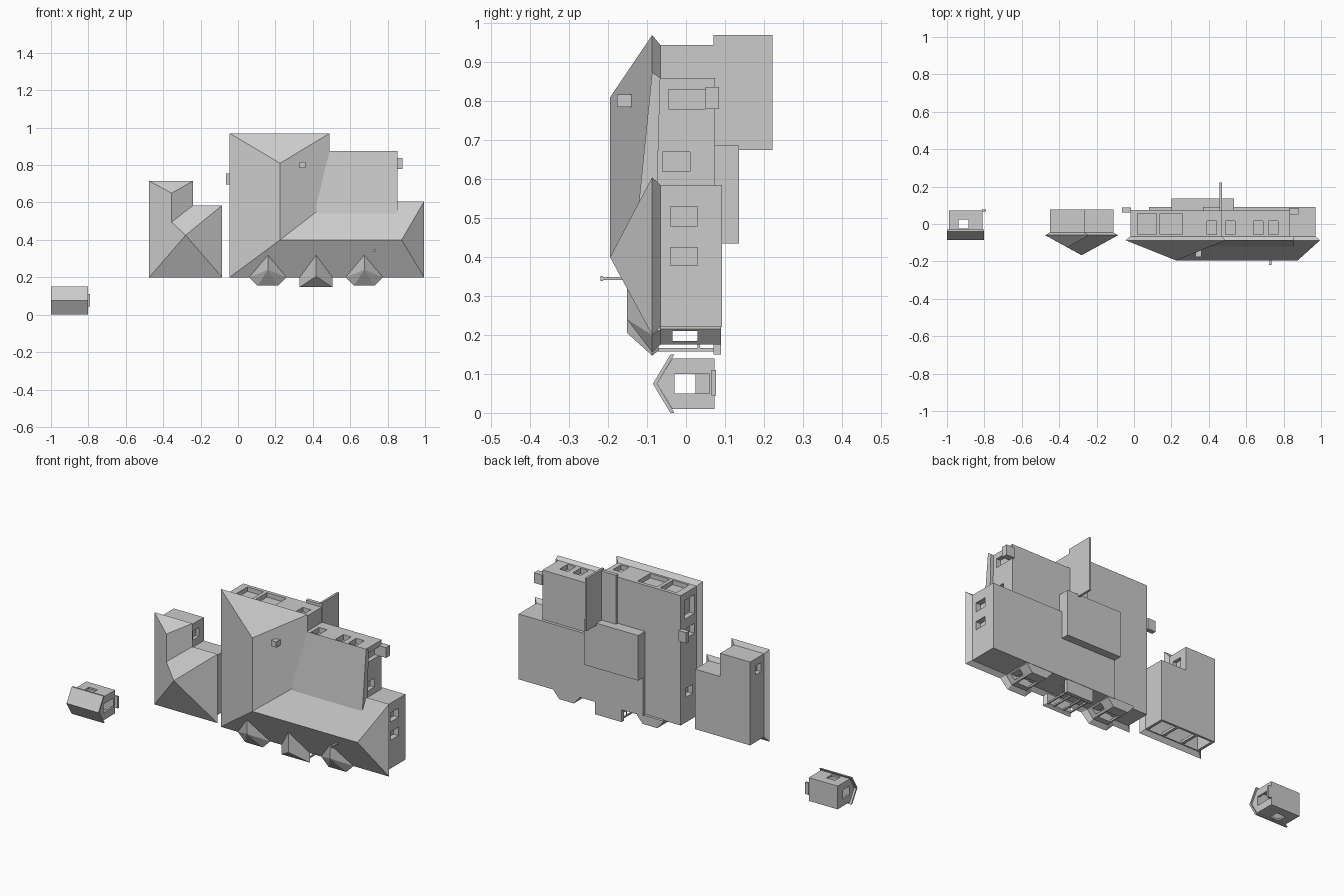
import bpy, bmesh, math
from mathutils import Vector


def mesh_object(name, verts, faces):
    bm = bmesh.new()
    vs = [bm.verts.new(v) for v in verts]
    for f in faces:
        bm.faces.new([vs[i] for i in f])
    bmesh.ops.recalc_face_normals(bm, faces=bm.faces)
    me = bpy.data.meshes.new(name)
    bm.to_mesh(me)
    bm.free()
    ob = bpy.data.objects.new(name, me)
    bpy.context.collection.objects.link(ob)
    return ob


def prism(name, outline, y0, y1):
    """Extrude an (x, z) plan outline along y."""
    n = len(outline)
    verts = [(x, y, z) for y in (y0, y1) for x, z in outline]
    faces = [range(n), range(n, 2 * n)]
    faces += [(i, (i + 1) % n, n + (i + 1) % n, n + i) for i in range(n)]
    return mesh_object(name, verts, faces)


def box(name, x0, x1, y0, y1, z0, z1):
    return prism(name, [(x0, z0), (x1, z0), (x1, z1), (x0, z1)], y0, y1)


def cut(ob, *boxes):
    """Remove boxes (x0, x1, y0, y1, z0, z1) from an object."""
    for b in boxes:
        c = box("cutter", *b)
        c.hide_render = True
        m = ob.modifiers.new("opening", 'BOOLEAN')
        m.operation, m.solver, m.object = 'DIFFERENCE', 'EXACT', c
        bpy.context.view_layer.objects.active = ob
        bpy.ops.object.modifier_apply(modifier=m.name)
        bpy.data.objects.remove(c)


def roof(name, eave, wall, ridge, faces, y_eave, y_soffit):
    """Hipped roof: eave ring, soffit sloping in to the wall ring, ridge points."""
    n = len(eave)
    verts = [(x, y_eave, z) for x, z in eave] + [(x, y_soffit, z) for x, z in wall] + ridge
    fs = [[i if i < n else i + n for i in f] for f in faces]
    fs += [(i, (i + 1) % n, n + (i + 1) % n, n + i) for i in range(n)]
    fs.append(range(n, 2 * n))
    return mesh_object(name, verts, fs)


# ---- main house ----
eave = [(-.045, .2), (.995, .2), (.995, .605), (.49, .605), (.49, .97), (-.045, .97)]
wall = [(-.02, .22), (.97, .22), (.97, .585), (.468, .585), (.468, .945), (-.02, .945)]
roof("main_roof", eave, wall,
     [(.225, -.195, .4), (.875, -.195, .4), (.225, -.195, .81)],
     [(0, 1, 7, 6), (1, 2, 7), (2, 3, 6, 7), (3, 4, 8, 6), (4, 5, 8), (5, 0, 6, 8)],
     -.087, -.066)

left = prism("left_walls", [(-.02, .22), (.468, .22), (.468, .945), (-.02, .945)], -.066, .075)
cut(left,
    (.02, .12, -.055, .055, .92, 1), (.14, .26, -.055, .055, .92, 1), (.39, .44, -.055, .015, .92, 1),
    (-.1, .01, -.045, .04, .80, .905), (-.1, .01, -.045, .02, .69, .745), (-.1, .01, -.03, .03, .36, .41))
wing = box("wing_walls", .2, .97, -.066, .092, .22, .585)
cut(wing, (.94, 1, -.04, .03, .48, .53), (.94, 1, -.04, .03, .378, .425))

# upper block with its gently sloping roof
upper = box("upper_walls", .46, .835, -.08, .075, .56, .86)
cut(upper, (.49, .54, -.055, .015, .83, .9), (.64, .69, -.055, .015, .83, .9),
    (.72, .77, -.055, .015, .83, .9),
    (.81, .9, -.045, .05, .78, .83), (.81, .9, -.06, .01, .62, .67))
slope = [(.875, -.087), (.54, -.121), (.54, -.075), (.86, -.066)]
mesh_object("upper_roof",
            [(x, y, z) for x in (.42, .853) for z, y in slope],
            [(0, 1, 2, 3), (4, 5, 6, 7)] + [(i, (i + 1) % 4, 4 + (i + 1) % 4, 4 + i) for i in range(4)])
box("side_canopy", .83, .88, .05, .085, .78, .837)
box("left_canopy", -.063, -.015, .062, .088, .695, .755)

# basement, terrace wall, chimney and vent
box("basement", .2, .535, .07, .136, .435, .687)
box("terrace_wall", .458, .47, .07, .222, .675, .97)
box("terrace_landing", .37, .46, .07, .09, .675, .96)
box("chimney", .33, .36, -.177, -.12, .785, .817)
box("vent_pipe", .724, .734, -.215, -.16, .341, .349)
box("vent_cap", .722, .736, -.22, -.213, .339, .351)

# ---- bays with hipped roofs ----
for i, cx in enumerate((.16, .675)):
    ring = [(cx - .1, .2), (cx - .055, .155), (cx + .055, .155), (cx + .1, .2)]
    inner = [(cx - .08, .215), (cx - .045, .175), (cx + .045, .175), (cx + .08, .215)]
    roof(f"bay_roof_{i}", ring, inner, [(cx, -.151, .24), (cx, -.151, .322)],
         [(0, 1, 4), (1, 2, 4), (2, 3, 4), (0, 4, 5), (3, 5, 4), (0, 5, 3)], -.087, -.066)
    bay = prism(f"bay_walls_{i}", [(cx - .08, .225), (cx - .08, .215), (cx - .045, .175),
                                   (cx + .045, .175), (cx + .08, .215), (cx + .08, .225)], -.067, .09)
    cut(bay, (cx - .037, cx + .037, -.035, .03, .16, .215),
        (cx - .12, cx + .12, -.035, .03, .185, .21))

# ---- porch ----
roof("porch_roof", [(.33, .147), (.505, .147), (.505, .205), (.33, .205)],
     [(.345, .16), (.49, .16), (.49, .215), (.345, .215)],
     [(.4175, -.151, .205), (.4175, -.151, .322)],
     [(0, 1, 4), (1, 2, 5, 4), (2, 3, 5), (3, 0, 4, 5)], -.087, -.07)
box("porch_floor", .335, .5, .07, .09, .15, .225)
for i, x in enumerate((.345, .385, .445, .485)):
    box(f"porch_post_{i}", x - .004, x + .004, -.075, .075, .158, .166)
box("porch_rail_left", .343, .347, .03, .036, .16, .22)
box("porch_rail_right", .483, .487, .03, .036, .16, .22)

# ---- side building ----
eave = [(-.475, .2), (-.085, .2), (-.085, .585), (-.24, .585), (-.24, .715), (-.475, .715)]
wall = [(-.45, .225), (-.11, .225), (-.11, .56), (-.265, .56), (-.265, .69), (-.45, .69)]
roof("side_building_roof", eave, wall,
     [(-.28, -.167, .425), (-.355, -.125, .495), (-.355, -.125, .65)],
     [(0, 1, 6), (1, 2, 6), (2, 3, 7, 6), (3, 4, 8, 7), (4, 5, 8), (5, 0, 6, 7, 8)], -.06, -.046)
side = prism("side_building_walls", wall, -.046, .077)
cut(side, (-.435, -.125, -.04, .065, .2, .54),
    (-.285, -.2, -.02, .035, .6, .65), (-.5, -.425, -.02, .03, .6, .65))
for i, x in enumerate((-.34, -.22)):
    box(f"side_building_post_{i}", x - .008, x + .008, -.046, .07, .226, .24)

# ---- shed ----
gable = [(-.04, 0), (-.085, .075), (-.04, .15), (-.03, .15), (-.074, .075), (-.03, 0)]
n = len(gable)
mesh_object("shed_roof", [(x, y, z) for x in (-1, -.803) for y, z in gable],
            [(0, 1, 4, 5), (1, 2, 3, 4), (6, 7, 10, 11), (7, 8, 9, 10)]
            + [(i, (i + 1) % n, n + (i + 1) % n, n + i) for i in range(n)])
body = [(-.074, .075), (-.035, .14), (.073, .14), (.073, .01), (-.035, .01)]
n = len(body)
shed = mesh_object("shed_walls", [(x, y, z) for x in (-.988, -.81) for y, z in body],
                   [range(n), range(n, 2 * n)]
                   + [(i, (i + 1) % n, n + (i + 1) % n, n + i) for i in range(n)])
cut(shed, (-.978, -.82, -.033, .063, .02, .13),
    (-.938, -.885, -.025, .025, -.1, .3),
    (-1.1, -.9, -.03, .025, .05, .1), (-.9, -.7, -.03, .06, .05, .1))
box("shed_step", -.812, -.79, .066, .077, .045, .11)
